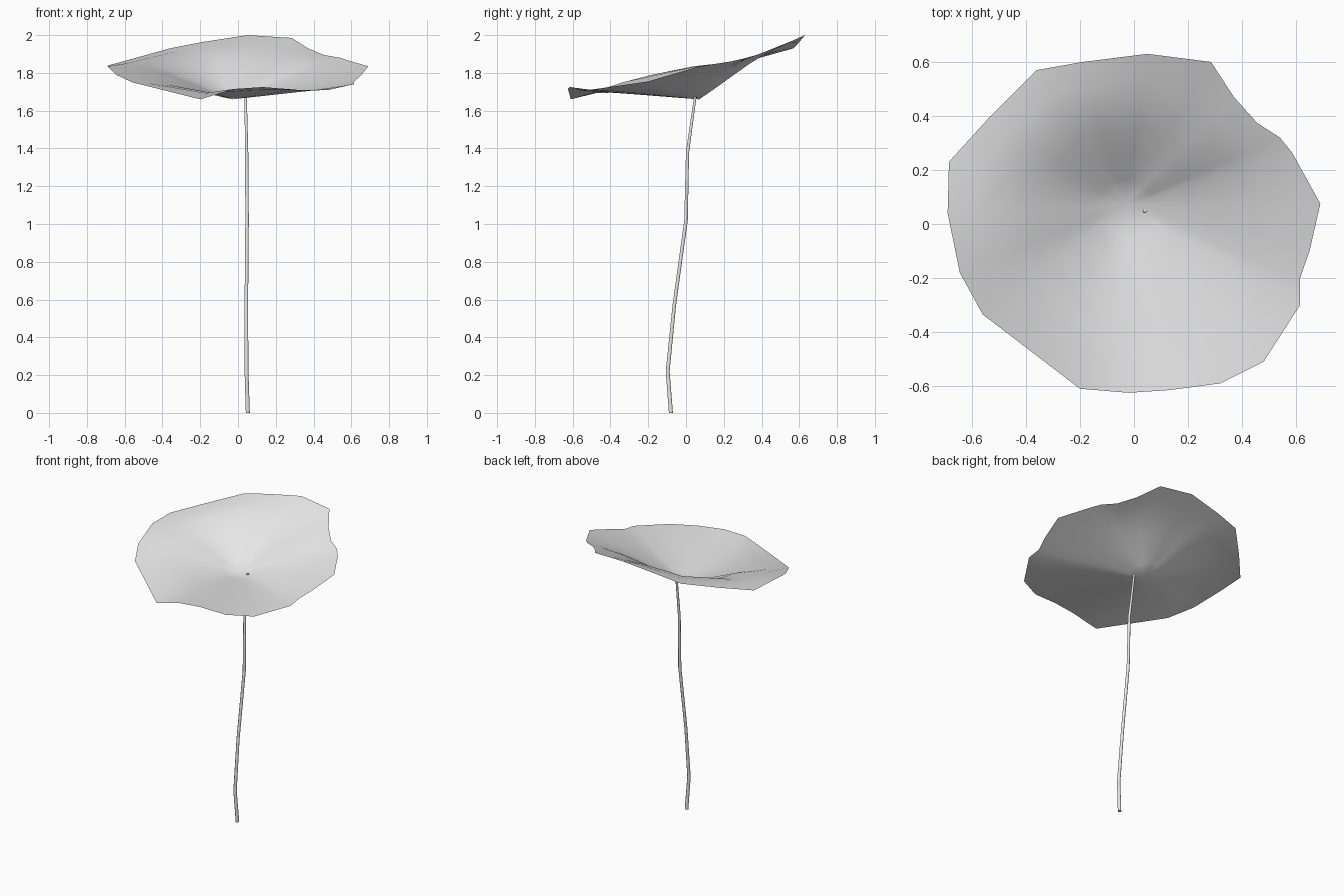
import bpy
import bmesh
import math
from mathutils import Vector

cube = bpy.data.objects.get("Cube")
if cube:
    bpy.data.objects.remove(cube, do_unlink=True)


def make_material(name, value):
    mat = bpy.data.materials.new(name)
    mat.use_nodes = True
    colour = (value, value, value, 1)
    mat.diffuse_color = colour
    mat.node_tree.nodes["Principled BSDF"].inputs["Base Color"].default_value = colour
    return mat


def add_object(name, data, mat):
    obj = bpy.data.objects.new(name, data)
    bpy.context.collection.objects.link(obj)
    data.materials.append(mat)
    return obj


def shade_smooth(obj, angle):
    bpy.ops.object.select_all(action="DESELECT")
    obj.select_set(True)
    bpy.context.view_layer.objects.active = obj
    bpy.ops.object.shade_smooth_by_angle(angle=math.radians(angle))


grey = make_material("pale grey", 0.8)

# Leaf rim, counter-clockwise from the left-hand tip: x, y, z and the swell
# of the blade along the line from the stalk to that rim point
rim = [
    (.69, .075, 1.835, .005), (.585, .265, 1.865, .02), (.54, .32, 1.88, .02),
    (.455, .375, 1.895, .03), (.37, .47, 1.93, .03), (.285, .6, 1.985, .035),
    (.05, .63, 2, .04), (-.19, .6, 1.963, .05), (-.36, .57, 1.93, .06),
    (-.54, .39, 1.88, .065), (-.685, .23, 1.84, .065), (-.69, .04, 1.835, .055),
    (-.645, -.18, 1.79, .04), (-.56, -.335, 1.75, .025), (-.2, -.61, 1.66, .02),
    (-.02, -.625, 1.715, 0), (.13, -.615, 1.725, 0), (.32, -.59, 1.71, 0),
    (.48, -.51, 1.71, 0), (.615, -.3, 1.74, 0), (.615, -.2, 1.755, -.01),
    (.65, -.1, 1.785, -.005),
]
heart = Vector((-.03, .07, 1.66))


def blade_point(entry, t):
    """Point on the blade, a fraction t of the way from stalk to rim."""
    point = heart.lerp(Vector(entry[:3]), t)
    point.z += entry[3] * math.sin(math.pi * t ** 1.5)
    return point


# Leaf blade: concentric rings around the stalk, a single thin sheet
RINGS = 6
bm = bmesh.new()
centre = bm.verts.new(heart)
rings = [[bm.verts.new(blade_point(entry, (i + 1) / RINGS)) for entry in rim]
         for i in range(RINGS)]
count = len(rim)
for k in range(count):
    n = (k + 1) % count
    bm.faces.new((centre, rings[0][k], rings[0][n]))
    for inner, outer in zip(rings, rings[1:]):
        bm.faces.new((inner[k], outer[k], outer[n], inner[n]))

# Relax the inside of the blade so that it rolls softly
inside = [v for ring in rings[:-1] for v in ring]
for _ in range(2):
    bmesh.ops.smooth_vert(bm, verts=inside, factor=0.5,
                          use_axis_x=False, use_axis_y=False, use_axis_z=True)
mesh = bpy.data.meshes.new("leaf_blade")
bm.to_mesh(mesh)
bm.free()
leaf = add_object("leaf_blade", mesh, grey)
shade_smooth(leaf, 60)

# Stalk: a thin bent tube that tapers towards the leaf
path = [
    (.052, -.08, 0, 1.15), (.045, -.097, .22, 1.1), (.044, -.062, .57, 1),
    (.048, 0, 1.02, 1), (.046, .008, 1.38, .9), (.04, .05, 1.68, .7),
]
curve = bpy.data.curves.new("stalk", "CURVE")
curve.dimensions = "3D"
curve.bevel_depth = .01
curve.bevel_resolution = 2
curve.use_fill_caps = True
spline = curve.splines.new("POLY")
spline.points.add(len(path) - 1)
for point, (x, y, z, radius) in zip(spline.points, path):
    point.co = (x, y, z, 1)
    point.radius = radius
stalk = add_object("stalk", curve, grey)
bpy.ops.object.select_all(action="DESELECT")
stalk.select_set(True)
bpy.context.view_layer.objects.active = stalk
bpy.ops.object.convert(target="MESH")
shade_smooth(bpy.context.view_layer.objects.active, 60)
